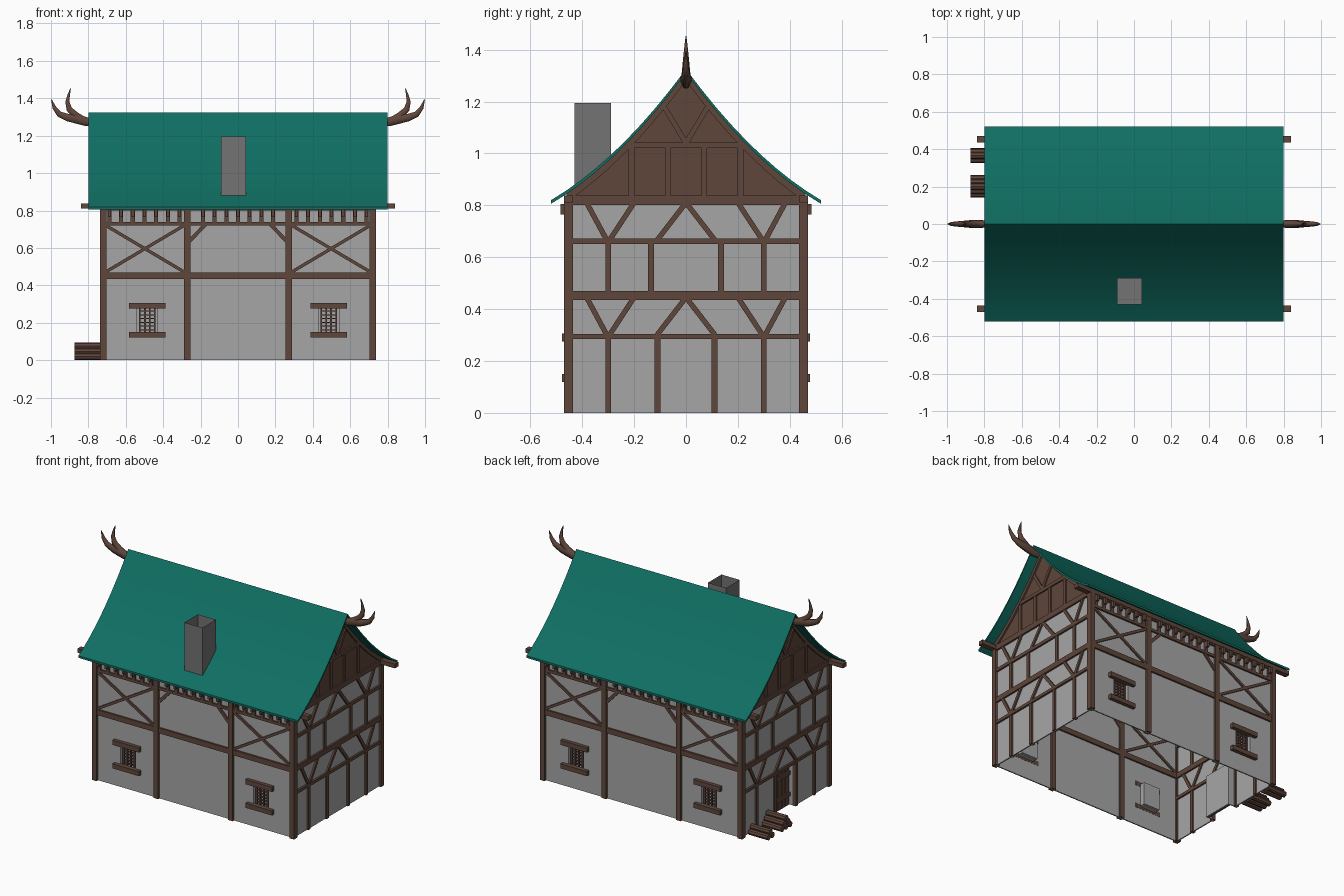
import bpy, bmesh, math
from mathutils import Vector, Matrix

if "Cube" in bpy.data.objects:
    bpy.data.objects.remove(bpy.data.objects["Cube"])


def srgb(r, g, b):
    return [((c / 255 + 0.055) / 1.055) ** 2.4 for c in (r, g, b)] + [1]


def material(name, rgb):
    m = bpy.data.materials.new(name)
    m.diffuse_color = srgb(*rgb)
    m.use_nodes = True
    m.node_tree.nodes["Principled BSDF"].inputs["Base Color"].default_value = m.diffuse_color
    return m


BROWN = material("timber brown", (95, 70, 59))
WALL = material("plaster grey", (166, 166, 166))
TEAL = material("roof teal", (15, 110, 98))
STONE = material("chimney grey", (115, 115, 115))


def finish(name, bm, mat, smooth=False):
    bmesh.ops.recalc_face_normals(bm, faces=bm.faces[:])
    me = bpy.data.meshes.new(name)
    bm.to_mesh(me)
    bm.free()
    me.materials.append(mat)
    if smooth:
        me.polygons.foreach_set("use_smooth", [True] * len(me.polygons))
        me.set_sharp_from_angle(angle=math.radians(30))
    ob = bpy.data.objects.new(name, me)
    bpy.context.collection.objects.link(ob)
    return ob


def hexa(bm, a, b):
    """Solid between two matching quads."""
    a, b = [bm.verts.new(p) for p in a], [bm.verts.new(p) for p in b]
    bm.faces.new(a)
    bm.faces.new(b[::-1])
    for i in range(4):
        j = (i + 1) % 4
        bm.faces.new((a[i], b[i], b[j], a[j]))


def box(bm, x0, x1, y0, y1, z0, z1):
    quad = [(x0, y0), (x1, y0), (x1, y1), (x0, y1)]
    hexa(bm, [(*p, z0) for p in quad], [(*p, z1) for p in quad])


# Facade coordinates: u along the wall, d outward, z up
SIDES = {
    "front": lambda u, d, z: (u, -0.45 - d, z),
    "back": lambda u, d, z: (u, 0.45 + d, z),
    "right": lambda u, d, z: (0.718 + d, u, z),
    "left": lambda u, d, z: (-0.718 - d, u, z),
}


def slab(bm, place, u0, u1, z0, z1, d0=-0.015, d1=0.018):
    quad = [(u0, z0), (u1, z0), (u1, z1), (u0, z1)]
    hexa(bm, [place(u, d0, z) for u, z in quad], [place(u, d1, z) for u, z in quad])


def strut(bm, place, p, q, w, d0=-0.012, d1=0.014):
    p, q = Vector(p), Vector(q)
    n = (q - p).normalized().orthogonal() * w / 2
    quad = [p - n, q - n, q + n, p + n]
    hexa(bm, [place(v.x, d0, v.y) for v in quad], [place(v.x, d1, v.y) for v in quad])


def wall(name, place, us, zs, holes):
    """Sheet of cells with some cells left open."""
    bm = bmesh.new()
    for i in range(len(us) - 1):
        for k in range(len(zs) - 1):
            if (i, k) not in holes:
                c = [(us[i], zs[k]), (us[i + 1], zs[k]), (us[i + 1], zs[k + 1]), (us[i], zs[k + 1])]
                bm.faces.new([bm.verts.new(place(u, 0, z)) for u, z in c])
    bmesh.ops.remove_doubles(bm, verts=bm.verts[:], dist=1e-5)
    ob = finish(name, bm, WALL)
    mod = ob.modifiers.new("thickness", "SOLIDIFY")
    mod.thickness, mod.offset = 0.008, 0


def niche(bm, place, u0, u1, z0, z1, depth):
    """Box recess opening outward."""
    t = 0.006
    slab(bm, place, u0 - t, u1 + t, z0, z1 + t, -depth - t, -depth)
    for a, b in ((u0 - t, u0), (u1, u1 + t)):
        slab(bm, place, a, b, z0, z1 + t, -depth, 0)
    slab(bm, place, u0, u1, z1, z1 + t, -depth, 0)
    if z0 > 0:
        slab(bm, place, u0, u1, z0 - t, z0, -depth, 0)


# Long walls with framing, windows and eave brackets
for side in ("front", "back"):
    place = SIDES[side]
    wall(side + "_wall", place, [-0.72, -0.54, -0.43, 0.43, 0.54, 0.72],
         [0, 0.14, 0.285, 0.82], {(1, 1), (3, 1)})
    bm = bmesh.new()
    for u in (-0.272, 0.272):
        slab(bm, place, u - 0.017, u + 0.017, 0, 0.82)
    slab(bm, place, -0.71, 0.71, 0.435, 0.47, -0.015, 0.016)
    slab(bm, place, -0.71, 0.71, 0.72, 0.738, -0.015, 0.016)
    slab(bm, place, -0.71, 0.71, 0.80, 0.82, -0.015, 0.016)
    for s in (-1, 1):
        strut(bm, place, (s * 0.71, 0.47), (s * 0.285, 0.722), 0.017)
        strut(bm, place, (s * 0.71, 0.722), (s * 0.285, 0.47), 0.017, -0.012, 0.013)
        strut(bm, place, (s * 0.265, 0.63), (s * 0.17, 0.73), 0.02)
    finish(side + "_framing", bm, BROWN)

    bm = bmesh.new()
    for i in range(23):
        u = (i - 11) * 0.0625
        if abs(abs(u) - 0.272) > 0.025:
            slab(bm, place, u - 0.011, u + 0.011, 0.735, 0.805, -0.012, 0.016)
            slab(bm, place, u - 0.008, u + 0.008, 0.765, 0.805, 0.01, 0.034)
    finish(side + "_eave_brackets", bm, BROWN)

    recess, bars = bmesh.new(), bmesh.new()
    for c in (-0.485, 0.485):
        niche(recess, place, c - 0.055, c + 0.055, 0.14, 0.285, 0.035)
        slab(bars, place, c - 0.097, c + 0.097, 0.275, 0.306, -0.005, 0.028)
        slab(bars, place, c - 0.097, c + 0.097, 0.12, 0.15, -0.005, 0.028)
        for u in (-0.04, -0.013, 0.013, 0.04):
            slab(bars, place, c + u - 0.005, c + u + 0.005, 0.145, 0.28, -0.014, -0.004)
        for k in range(6):
            z = 0.162 + k * 0.02
            slab(bars, place, c - 0.044, c + 0.044, z - 0.003, z + 0.003, -0.012, -0.006)
    finish(side + "_window_recesses", recess, WALL)
    finish(side + "_window_frames", bars, BROWN)

# Corner posts and projecting eave beams
posts, beams = bmesh.new(), bmesh.new()
for s in (-1, 1):
    y0, y1 = sorted((s * 0.435, s * 0.47))
    box(beams, -0.84, 0.84, y0, y1, 0.81, 0.838)
    for t in (-1, 1):
        x0, x1 = sorted((t * 0.703, t * 0.737))
        box(posts, x0, x1, y0, y1, 0, 0.838)
finish("corner_posts", posts, BROWN)
finish("eave_beams", beams, BROWN)


# Curved roof outline
def roof_z(y):
    y = abs(y)
    return 1.325 - 1.358 * y + 0.744 * y * y


def strip(name, mat, half, x0, x1, top, bottom, smooth=False):
    """Band across the house between two height functions."""
    bm = bmesh.new()
    ys = [half * i / 9 for i in range(-9, 10)]
    rows = [[[bm.verts.new((x, y, f(y))) for y in ys] for f in (top, bottom)] for x in (x0, x1)]
    (a, b), (c, d) = rows
    for i in range(len(ys) - 1):
        for p, q in ((a, b), (b, d), (d, c), (c, a)):
            bm.faces.new((p[i], p[i + 1], q[i + 1], q[i]))
    for i in (0, -1):
        bm.faces.new((a[i], b[i], d[i], c[i]))
    finish(name, bm, mat, smooth)


strip("roof", TEAL, 0.52, -0.8, 0.8, roof_z, lambda y: roof_z(y) - 0.014, True)

# Gable ends with framing
for side, s in (("left", -1), ("right", 1)):
    place = SIDES[side]
    if side == "left":
        wall("left_wall", place, [-0.45, -0.105, 0.105, 0.45], [0, 0.285, 0.82], {(1, 0)})
    else:
        wall("right_wall", place, [-0.45, 0.45], [0, 0.82], set())
    strip(side + "_gable_panel", BROWN, 0.45, s * 0.712, s * 0.724,
          lambda y: roof_z(y) - 0.012, lambda y: 0.82)
    strip(side + "_gable_rafters", BROWN, 0.46, s * 0.705, s * 0.735,
          lambda y: roof_z(y) - 0.012, lambda y: roof_z(y) - 0.045)
    bm = bmesh.new()
    for z0, z1 in ((0.285, 0.305), (0.435, 0.47), (0.65, 0.672), (0.802, 0.838)):
        slab(bm, place, -0.44, 0.44, z0, z1, -0.015, 0.016)
    slab(bm, place, -0.235, 0.235, 1.02, 1.043, -0.01, 0.016)
    for m in (-1, 1):
        for u, z0, z1 in ((0.30, 0, 0.29), (0.11, 0, 0.29), (0.30, 0.47, 0.655),
                          (0.135, 0.47, 0.655), (0.21, 0.83, 1.025), (0.07, 0.83, 1.025)):
            slab(bm, place, m * u - 0.011, m * u + 0.011, z0, z1, -0.012, 0.014)
        for z0, z1 in ((0.30, 0.445), (0.665, 0.81)):
            strut(bm, place, (m * 0.305, z0), (m * 0.383, z1), 0.02)
            strut(bm, place, (m * 0.295, z0), (m * 0.20, z1), 0.02)
            strut(bm, place, (m * 0.112, z0), (0, z1), 0.02)
        strut(bm, place, (0, 1.04), (m * 0.087, 1.185), 0.02)
    finish(side + "_gable_framing", bm, BROWN)

# Recessed plank door on the left end
bm = bmesh.new()
niche(bm, SIDES["left"], -0.1, 0.1, 0, 0.28, 0.05)
finish("door_recess", bm, WALL)
bm = bmesh.new()
for i in range(5):
    u = -0.1 + i * 0.04
    slab(bm, SIDES["left"], u + 0.002, u + 0.038, 0, 0.275, -0.05, -0.035)
for z in (0.06, 0.2):
    slab(bm, SIDES["left"], -0.098, 0.098, z, z + 0.025, -0.036, -0.025)
finish("plank_door", bm, BROWN)

# Log piles beside the door
bm = bmesh.new()
for start, count in ((0.16, 3), (0.345, 2)):
    for layer in range(count):
        for i in range(count - layer):
            pos = Vector((-0.805, start + 0.041 * (i + layer / 2), 0.019 + 0.028 * layer))
            bmesh.ops.create_cone(bm, cap_ends=True, segments=8, radius1=0.019, radius2=0.019, depth=0.14,
                                  matrix=Matrix.Translation(pos) @ Matrix.Rotation(math.pi / 2, 4, "Y"))
finish("log_piles", bm, BROWN)

# Hollow chimney
bm = bmesh.new()
box(bm, -0.09, 0.042, -0.43, -0.29, 0.88, 1.195)
bm.faces.ensure_lookup_table()
top = max(bm.faces, key=lambda f: f.calc_center_median().z)
bmesh.ops.inset_individual(bm, faces=[top], thickness=0.024)
bmesh.ops.translate(bm, verts=top.verts[:], vec=(0, 0, -0.15))
finish("chimney", bm, STONE)


# Curved horns on the ridge ends
def horn(name, s, path):
    cu = bpy.data.curves.new(name, "CURVE")
    cu.dimensions = "3D"
    cu.bevel_depth, cu.bevel_resolution, cu.use_fill_caps = 1.0, 1, True
    sp = cu.splines.new("POLY")
    sp.points.add(len(path) - 1)
    for pt, (x, z, r) in zip(sp.points, path):
        pt.co, pt.radius = (s * x, 0, z, 1), r
    cu.materials.append(BROWN)
    ob = bpy.data.objects.new(name, cu)
    ob.scale.y = 0.75
    bpy.context.collection.objects.link(ob)


for side, s in (("left", -1), ("right", 1)):
    horn(side + "_outer_horn", s, [(0.76, 1.27, 0.022), (0.81, 1.275, 0.027), (0.86, 1.29, 0.03),
                                   (0.91, 1.297, 0.023), (0.955, 1.315, 0.018), (0.982, 1.35, 0.012),
                                   (0.998, 1.395, 0.002)])
    horn(side + "_inner_horn", s, [(0.83, 1.285, 0.022), (0.87, 1.31, 0.022), (0.902, 1.342, 0.018),
                                   (0.912, 1.38, 0.013), (0.906, 1.415, 0.008), (0.895, 1.453, 0.002)])
